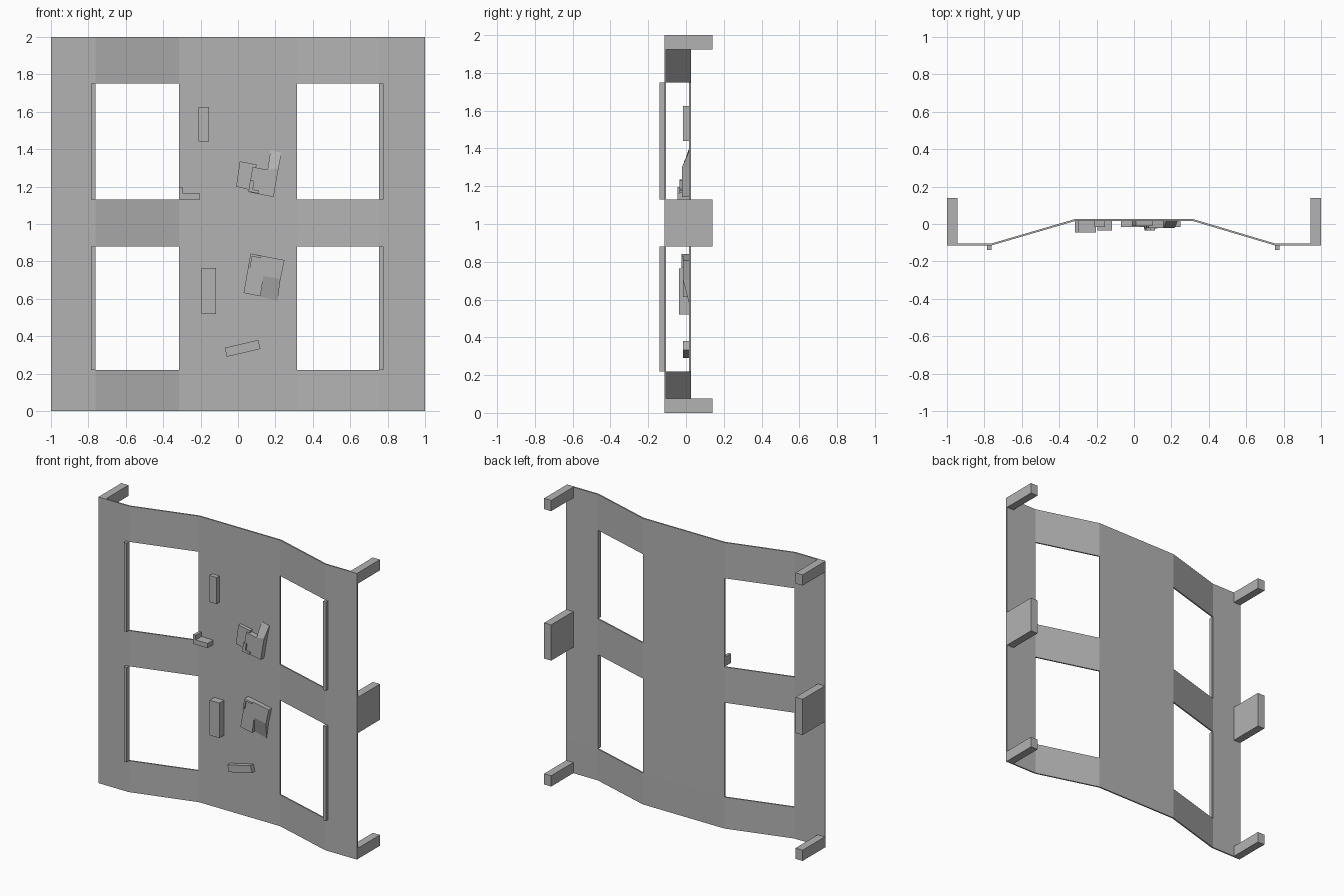
import bpy
import bmesh

old = bpy.data.objects.get("Cube")
if old:
    bpy.data.objects.remove(old, do_unlink=True)

grey = bpy.data.materials.new("plain grey")
grey.use_nodes = True
colour = (0.45, 0.45, 0.45, 1)
grey.diffuse_color = colour
grey.node_tree.nodes["Principled BSDF"].inputs["Base Color"].default_value = colour

FACE = 0.016  # front surface of the raised middle


def finish(name, bm):
    bmesh.ops.recalc_face_normals(bm, faces=bm.faces[:])
    mesh = bpy.data.meshes.new(name)
    bm.to_mesh(mesh)
    bm.free()
    mesh.materials.append(grey)
    obj = bpy.data.objects.new(name, mesh)
    bpy.context.collection.objects.link(obj)
    return obj


def prism(name, outline, front, back=FACE):
    """Solid from an x-z outline; front is one depth or one per point."""
    depths = front if isinstance(front, list) else [front] * len(outline)
    bm = bmesh.new()
    a = [bm.verts.new((x, y, z)) for (x, z), y in zip(outline, depths)]
    b = [bm.verts.new((x, back, z)) for x, z in outline]
    bm.faces.new(a)
    bm.faces.new(b[::-1])
    for i in range(len(a)):
        j = (i + 1) % len(a)
        bm.faces.new((a[j], a[i], b[i], b[j]))
    return finish(name, bm)


def box(name, x0, x1, z0, z1, front, back=FACE):
    return prism(name, [(x0, z0), (x1, z0), (x1, z1), (x0, z1)], front, back)


# Folded panel with four window openings
columns = [(-1, -0.115), (-0.763, -0.115), (-0.315, FACE),
           (0.315, FACE), (0.755, -0.115), (1, -0.115)]
rows = [0, 0.22, 0.88, 1.13, 1.75, 2]
bm = bmesh.new()
grid = [[bm.verts.new((x, y, z)) for x, y in columns] for z in rows]
for r in range(5):
    for c in range(5):
        if r in (1, 3) and c in (1, 3):
            continue
        bm.faces.new((grid[r][c], grid[r][c + 1], grid[r + 1][c + 1], grid[r + 1][c]))
# Open sheet: make sure it faces the front before thickening
bm.normal_update()
for f in bm.faces:
    if f.normal.y > 0:
        f.normal_flip()
panel = finish("folded_panel", bm)
if panel.data.polygons[0].normal.y > 0:
    panel.data.flip_normals()
solid = panel.modifiers.new("thickness", "SOLIDIFY")
solid.thickness = 0.01
solid.offset = -1
solid.use_even_offset = True

# Rear mounting tabs and window edge strips on both sides
for side, s in (("left", 1), ("right", -1)):
    for level, z0, z1 in (("bottom", 0, 0.075), ("middle", 0.88, 1.13), ("top", 1.925, 2)):
        box(f"{side}_{level}_tab", s * 0.945, s, z0, z1, -0.114, 0.14)
    x = 0.755 if s > 0 else -0.785
    for level, r in (("lower", 1), ("upper", 3)):
        box(f"{side}_{level}_strip", x, x + 0.022, rows[r], rows[r + 1], -0.14, -0.11)

# Plain blocks on the middle of the panel
box("upper_block", -0.21, -0.155, 1.44, 1.625, -0.016)
box("lower_block", -0.195, -0.118, 0.52, 0.765, -0.036)
prism("tilted_bar", [(-0.07, 0.338), (0.108, 0.38), (0.12, 0.332), (-0.06, 0.29)], -0.016)
prism("stepped_bracket", [(-0.315, 1.13), (-0.203, 1.13), (-0.203, 1.163),
                          (-0.295, 1.163), (-0.295, 1.195), (-0.315, 1.195)], -0.046)

# Upper latch cluster
prism("upper_latch_base", [(0.01, 1.335), (0.1, 1.318), (0.07, 1.18), (-0.01, 1.2)], -0.01)
prism("upper_latch_body", [(0.078, 1.305), (0.158, 1.29), (0.217, 1.3),
                           (0.19, 1.144), (0.056, 1.171)], -0.022)
prism("upper_latch_wedge", [(0.158, 1.29), (0.174, 1.395), (0.233, 1.38), (0.217, 1.3)],
      [-0.022, 0.014, 0.014, -0.022])
prism("upper_latch_clip", [(0.065, 1.235), (0.087, 1.23), (0.08, 1.185),
                           (0.112, 1.178), (0.11, 1.163), (0.056, 1.173)], -0.034)

# Lower latch cluster
prism("lower_latch_body", [(0.067, 0.842), (0.249, 0.807), (0.227, 0.706),
                           (0.136, 0.722), (0.12, 0.613), (0.03, 0.631)], -0.016)
prism("lower_latch_wedge", [(0.136, 0.722), (0.227, 0.706), (0.211, 0.588), (0.12, 0.613)],
      [-0.016, -0.016, 0.014, 0.014])
prism("lower_latch_clip", [(0.067, 0.842), (0.125, 0.83), (0.123, 0.818),
                           (0.076, 0.826), (0.066, 0.768), (0.054, 0.77)], -0.025)
